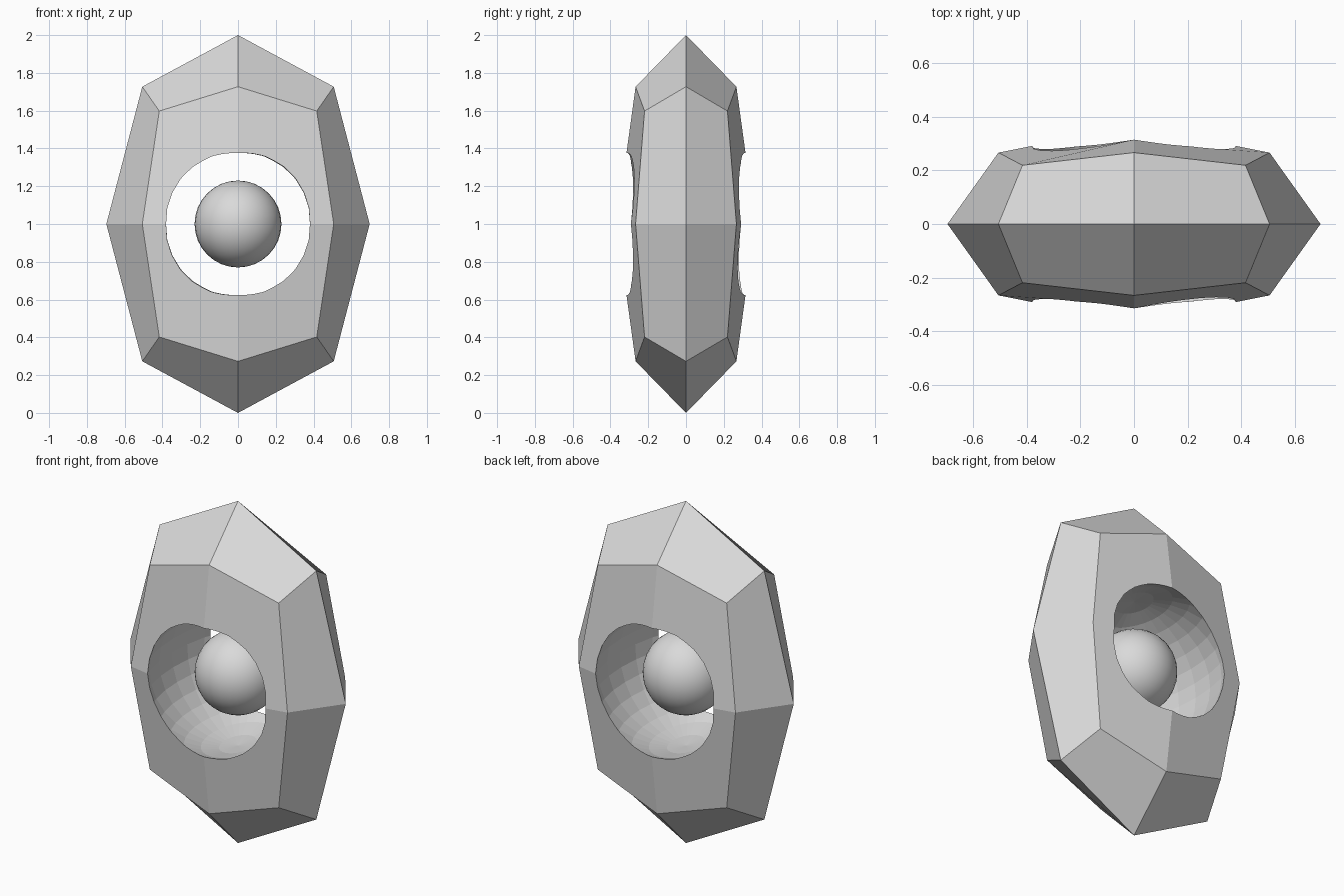
import bpy
import bmesh
from mathutils import Vector

CENTRE = Vector((0, 0, 1))

old = bpy.data.objects.get("Cube")
if old:
    bpy.data.objects.remove(old, do_unlink=True)

GREY = (0.7, 0.7, 0.7, 1)
stone = bpy.data.materials.new("light grey")
stone.use_nodes = True
stone.diffuse_color = GREY
stone.node_tree.nodes["Principled BSDF"].inputs["Base Color"].default_value = GREY


def add_object(name, bm):
    mesh = bpy.data.meshes.new(name)
    bm.to_mesh(mesh)
    bm.free()
    mesh.materials.append(stone)
    obj = bpy.data.objects.new(name, mesh)
    obj.location = CENTRE
    bpy.context.collection.objects.link(obj)
    return obj


def add_ball(name, radii):
    bm = bmesh.new()
    bmesh.ops.create_uvsphere(bm, u_segments=32, v_segments=16, radius=1)
    bmesh.ops.scale(bm, verts=bm.verts[:], vec=radii)
    return add_object(name, bm)


# Faceted shell: a cube split once, each point pulled in by its kind
# (face centre, edge middle, corner), then flattened front to back
bm = bmesh.new()
bmesh.ops.create_cube(bm, size=2)
bmesh.ops.subdivide_edges(bm, edges=bm.edges[:], cuts=1, use_grid_fill=True)
pull = {1: 1.0, 2: 0.727, 3: 0.598}
for v in bm.verts:
    v.co *= pull[sum(abs(c) > 0.5 for c in v.co)]
bmesh.ops.scale(bm, verts=bm.verts[:], vec=(0.697, 0.367, 1))
shell = add_object("faceted_shell", bm)

# Oval hollow, longest front to back and open at both ends
cutter = add_ball("hollow_cutter", (0.427, 0.66, 0.43))
cutter.hide_render = True
cut = shell.modifiers.new("hollow", 'BOOLEAN')
cut.operation = 'DIFFERENCE'
cut.solver = 'EXACT'
cut.object = cutter
bpy.ops.object.select_all(action='DESELECT')
bpy.context.view_layer.objects.active = shell
shell.select_set(True)
bpy.ops.object.modifier_apply(modifier=cut.name)
bpy.data.objects.remove(cutter, do_unlink=True)
shell.data.shade_flat()

# Smooth ball floating in the middle
ball = add_ball("inner_ball", (0.23, 0.23, 0.23))
ball.data.shade_smooth()
